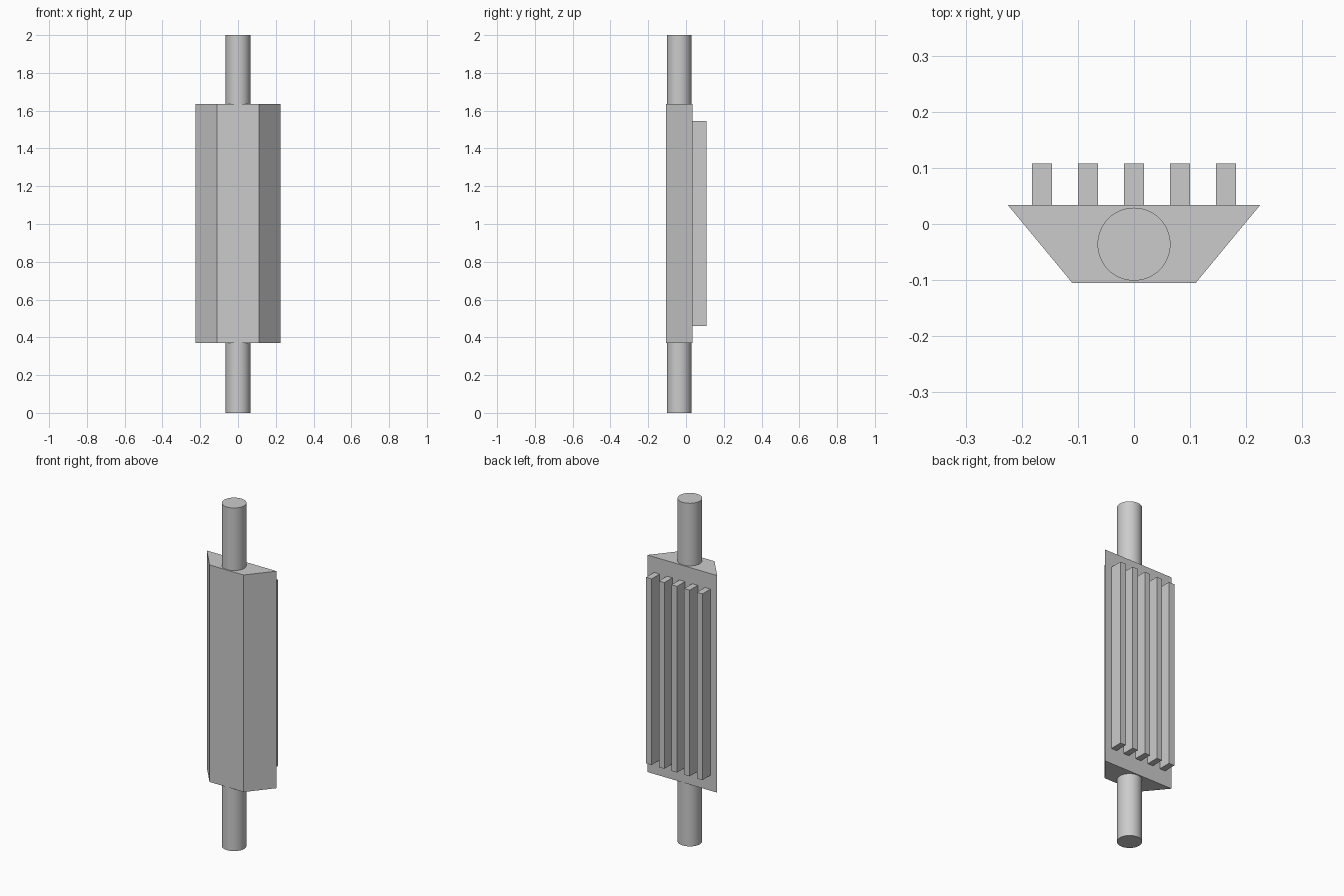
import bpy
import bmesh
import math

cube = bpy.data.objects.get("Cube")
if cube:
    bpy.data.objects.remove(cube, do_unlink=True)

BODY_BOTTOM, BODY_TOP = 0.37, 1.635
FIN_BOTTOM, FIN_TOP = 0.46, 1.545
BODY_FRONT, BODY_BACK, FIN_BACK = -0.105, 0.034, 0.108

grey = bpy.data.materials.new("light_grey")
grey.use_nodes = True
colour = (0.6, 0.6, 0.6, 1)
grey.diffuse_color = colour
grey.node_tree.nodes["Principled BSDF"].inputs["Base Color"].default_value = colour


def prism(name, outline, bottom, top):
    """Extrude a counter-clockwise xy outline from bottom to top."""
    bm = bmesh.new()
    base = bm.faces.new([bm.verts.new((x, y, bottom)) for x, y in outline])
    result = bmesh.ops.extrude_face_region(bm, geom=[base], use_keep_orig=True)
    moved = [v for v in result["geom"] if isinstance(v, bmesh.types.BMVert)]
    bmesh.ops.translate(bm, verts=moved, vec=(0, 0, top - bottom))
    bmesh.ops.recalc_face_normals(bm, faces=bm.faces)
    mesh = bpy.data.meshes.new(name)
    bm.to_mesh(mesh)
    bm.free()
    mesh.materials.append(grey)
    obj = bpy.data.objects.new(name, mesh)
    bpy.context.collection.objects.link(obj)
    return obj


# Trapezoid body, wide at the back
prism("body", [(-0.11, BODY_FRONT), (0.11, BODY_FRONT),
               (0.225, BODY_BACK), (-0.225, BODY_BACK)], BODY_BOTTOM, BODY_TOP)

# Row of five upright fins on the back
for i in range(5):
    x, half = (i - 2) * 0.082, 0.0178
    prism(f"fin_{i + 1}", [(x - half, BODY_BACK), (x + half, BODY_BACK),
                           (x + half, FIN_BACK), (x - half, FIN_BACK)],
          FIN_BOTTOM, FIN_TOP)

# Round shaft emerging from both ends of the body
bpy.ops.mesh.primitive_cylinder_add(vertices=64, radius=0.065, depth=2,
                                    location=(0, -0.036, 1))
shaft = bpy.context.object
shaft.name = "shaft"
shaft.data.materials.append(grey)
bpy.ops.object.shade_smooth_by_angle(angle=math.radians(30))
